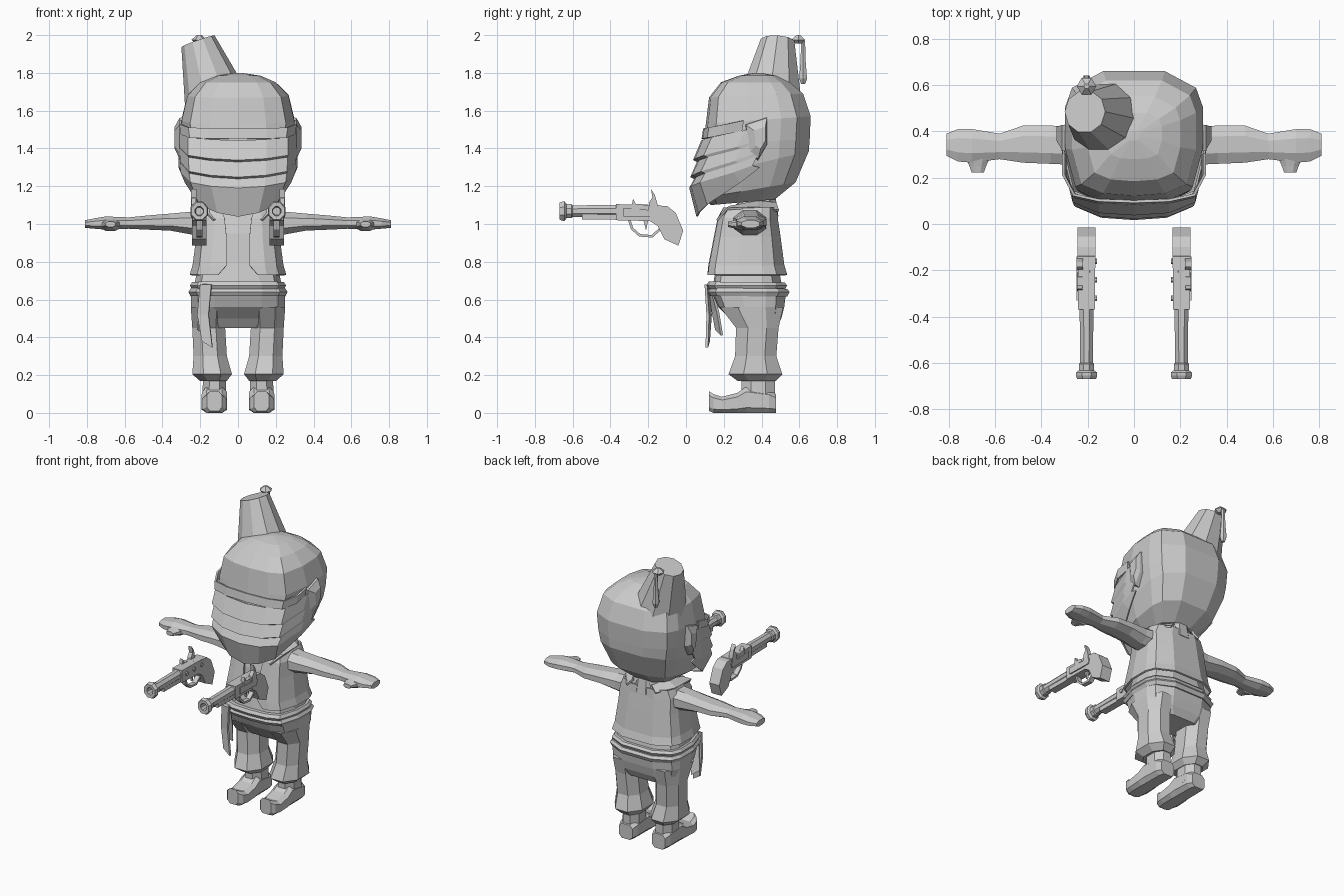
import bpy, bmesh, math
from mathutils import Vector

grey = bpy.data.materials.new("plain grey")
grey.diffuse_color = (0.6, 0.6, 0.6, 1)


def add_mesh(name, verts, faces, thick=0):
    me = bpy.data.meshes.new(name)
    me.from_pydata([tuple(v) for v in verts], [], faces)
    bm = bmesh.new()
    bm.from_mesh(me)
    bmesh.ops.remove_doubles(bm, verts=bm.verts, dist=0.0005)
    bmesh.ops.recalc_face_normals(bm, faces=bm.faces)
    bm.to_mesh(me)
    bm.free()
    me.materials.append(grey)
    ob = bpy.data.objects.new(name, me)
    bpy.context.collection.objects.link(ob)
    if thick:
        mod = ob.modifiers.new("thickness", 'SOLIDIFY')
        mod.thickness = thick
        mod.offset = 0
    return ob


def loft(name, rings, closed=True, caps=True, thick=0):
    n = len(rings[0])
    verts = [p for r in rings for p in r]
    faces = []
    for i in range(len(rings) - 1):
        for j in range(n if closed else n - 1):
            k = (j + 1) % n
            faces.append((i * n + j, i * n + k, (i + 1) * n + k, (i + 1) * n + j))
    if closed and caps:
        last = (len(rings) - 1) * n
        faces += [tuple(range(n)), tuple(range(last, last + n))]
    return add_mesh(name, verts, faces, thick)


def octagon(a0, a1, b0, b1, cut=0.28):
    p, q = (a1 - a0) * cut, (b1 - b0) * cut
    return [(a0 + p, b0), (a1 - p, b0), (a1, b0 + q), (a1, b1 - q),
            (a1 - p, b1), (a0 + p, b1), (a0, b1 - q), (a0, b0 + q)]


def prism(name, profile, x, half):
    return loft(name, [[(x + d, y, z) for y, z in profile] for d in (-half, half)])


# Boxy half outline shared by head, torso and belt: (side, depth) fractions
HALF = [(0, 0), (.5, .02), (.85, .1), (1, .4), (1, .72), (.9, .87), (.45, 1), (0, 1)]
FULL = HALF + [(-u, v) for u, v in HALF[-2:0:-1]]


def boxy(w, f, b, zf, zb=None):
    zb = zf if zb is None else zb
    return [(u * w, f + v * (b - f), zf + v * (zb - zf)) for u, v in FULL]


# Head
loft("head", [boxy(*r) for r in (
    (.14, .13, .47, 1.10, 1.13), (.225, .10, .58, 1.14, 1.22), (.275, .08, .65, 1.25, 1.385),
    (.29, .09, .655, 1.42, 1.45), (.298, .105, .66, 1.53, 1.57), (.268, .122, .62, 1.67, 1.69),
    (.20, .185, .55, 1.75, 1.75), (.12, .28, .48, 1.785, 1.785), (.02, .36, .40, 1.80, 1.80))])

# Folded face cloth: columns are (x, setback, rise)
cols = [(0, 0, 0), (.15, .01, .08), (.262, .055, .25), (.305, .23, .7), (.31, .33, 1)]
cols = [(-x, d, k) for x, d, k in cols[:0:-1]] + cols
folds = [(.085, 1.44, 1, .08), (.042, 1.34, 1, .10), (.062, 1.33, .98, .10), (.027, 1.25, .97, .12),
         (.048, 1.24, .96, .12), (.022, 1.19, .93, .12), (.06, 1.04, .70, .26)]
loft("face_cloth", [[(x * (ws + (1 - ws) * k), y + d, z + rise * k) for x, d, k in cols]
                    for y, z, ws, rise in folds], closed=False, thick=.01)

# Head band resting above the cloth
loft("brow_band", [[(u * w, f + v * .29, z + v * .06) for u, v in
                    [(-a, b) for a, b in HALF[4:0:-1]] + HALF[:5]]
                   for w, f, z in ((.297, .088, 1.45), (.305, .097, 1.505))], closed=False, thick=.012)

# Ears
ear = [(.31, 1.53), (.43, 1.57), (.43, 1.42), (.38, 1.335), (.33, 1.37)]
for s in (1, -1):
    loft("ear", [[(s * x, .41 + (y - .41) * k, 1.46 + (z - 1.46) * k) for y, z in ear]
                 for x, k in ((.27, 1), (.31, .92), (.335, .5))])

# Tilted hat with tassel
axis = Vector((-.33, .06, .94)).normalized()
side = axis.cross(Vector((0, 1, 0))).normalized()
fwd = axis.cross(side)
low, high = Vector((-.125, .45, 1.68)), Vector((-.212, .485, 1.968))
loft("hat", [[c + r * (math.cos(a) * side + math.sin(a) * fwd)
              for a in [math.tau * i / 10 for i in range(10)]]
             for c, r in ((low, .165), (high, .093))])


def upright(name, cx, cy, rows, n=6):
    return loft(name, [[(cx + r * math.cos(math.tau * i / n), cy + r * math.sin(math.tau * i / n), z)
                        for i in range(n)] for z, r in rows])


upright("tassel_knob", -.205, .595, [(1.955, .02), (1.975, .042), (2.0, .012)])
upright("tassel", -.205, .62, [(1.74, .012), (1.77, .024), (1.86, .016), (1.97, .012)])

# Neck and torso
upright("neck", 0, .385, [(1.04, .11), (1.18, .088)], 10)
loft("torso", [boxy(*r) for r in ((.235, .14, .51, .66), (.205, .165, .485, .80), (.185, .18, .47, .95),
                                  (.175, .21, .465, 1.07), (.10, .29, .465, 1.12))])

# Open vest, one panel on each side
vest = [(.25, .115, .53, .73, .42), (.235, .12, .515, .78, .26), (.215, .15, .495, .93, .28),
        (.208, .17, .48, 1.03, .34), (.185, .20, .475, 1.085, .5)]
for s in (1, -1):
    loft("vest_panel", [[(s * u * w, f + v * (b - f), z) for u, v in [(u0, .01), (.6, .02)] + HALF[2:]]
                        for w, f, b, z, u0 in vest], closed=False, thick=.012)
    # Collar edge over the shoulder
    loft("collar", [[(s * x, y, z) for x, y, z in path] for path in (
        ((.09, .19, 1.02), (.13, .23, 1.09), (.13, .38, 1.12), (.07, .475, 1.11)),
        ((.13, .165, 1.02), (.19, .215, 1.08), (.19, .38, 1.085), (.11, .49, 1.07)))],
        closed=False, thick=.012)

# Two belt wraps
for z0, z1, w, f, b in ((.655, .695, .255, .108, .535), (.62, .662, .262, .112, .548)):
    loft("belt_wrap", [boxy(w - .012, f + .012, b - .012, z0, z0 - .005), boxy(w, f, b, (z0 + z1) / 2),
                       boxy(w - .012, f + .012, b - .012, z1, z1 - .005)])

# Hanging sash ends
loft("sash_long", [[(-.20, .115, .68), (-.14, .105, .68)], [(-.215, .13, .52), (-.155, .115, .52)],
                   [(-.19, .12, .38), (-.135, .11, .345)]], closed=False, thick=.014)
loft("sash_short", [[(-.185, .125, .68), (-.15, .13, .68)], [(-.20, .14, .55), (-.16, .17, .53)],
                    [(-.215, .16, .44), (-.17, .19, .41)]], closed=False, thick=.014)

# Trousers
loft("trouser_seat", [boxy(*r) for r in ((.25, .135, .53, .64), (.25, .17, .52, .56),
                                         (.235, .235, .505, .50), (.18, .275, .48, .45))])

for s in (1, -1):
    loft("trouser_leg", [[(s * x, y, z) for x, y in octagon(c - r, c + r, f, b)] for z, c, r, f, b in (
        (.56, .155, .095, .18, .515), (.45, .155, .087, .265, .49), (.30, .147, .088, .26, .478),
        (.205, .137, .105, .225, .51), (.168, .13, .07, .275, .475))])
    # Boot with upturned toe
    loft("boot_shaft", [[(s * x, y, z) for x, y in octagon(.125 - r, .125 + r, .295, .47)]
                        for z, r in ((.05, .065), (.19, .06))])
    loft("boot_foot", [[(s * x, y, z) for x, z in octagon(.125 - w, .125 + w, z0, z1, .2)]
                       for y, w, z0, z1 in ((.477, .05, 0, .10), (.44, .064, 0, .12), (.32, .066, 0, .14),
                                            (.27, .068, 0, .105), (.19, .068, 0, .085),
                                            (.145, .06, 0, .10), (.122, .04, .01, .115))])

    # Arm, hand and thumb
    loft("arm", [[(s * x, y, z) for y, z in octagon(*r)] for x, *r in (
        (.14, .25, .43, .93, 1.08), (.25, .255, .42, .945, 1.065), (.36, .26, .425, .965, 1.055),
        (.48, .265, .425, .97, 1.045), (.58, .28, .39, .975, 1.035), (.70, .265, .41, .97, 1.04),
        (.76, .27, .41, .975, 1.03), (.81, .295, .39, .98, 1.02))])
    loft("thumb", [[(s * x, y, z) for x, z in octagon(.675 - r, .675 + r, 1 - r * .6, 1 + r * .5)]
                   for y, r in ((.30, .06), (.25, .036), (.222, .026))])

    # Pistol: flared barrel
    gx = s * .205
    loft("pistol_barrel", [[(gx + r * math.cos(a), y, 1.068 + r * 1.1 * math.sin(a))
                            for a in [math.tau * (i + .5) / 8 for i in range(8)]]
                           for y, r in ((-.61, .02), (-.668, .024), (-.67, .044), (-.655, .05), (-.642, .05),
                                        (-.632, .036), (-.605, .036), (-.60, .03), (-.2, .034))])
    # Fore stock, body and curved grip
    prism("pistol_fore_stock", [(-.55, 1.025), (-.2, 1.02), (-.2, 1.06), (-.55, 1.06)], gx, .026)
    prism("pistol_body", [(-.37, 1.02), (-.16, 1.015), (-.12, 1.05), (-.14, 1.10), (-.37, 1.105)], gx, .036)
    prism("pistol_grip", [(-.19, 1.015), (-.15, .99), (-.115, .92), (-.04, .885), (-.015, .965),
                          (-.055, 1.06), (-.10, 1.095), (-.19, 1.10)], gx, .038)
    # Trigger guard, trigger, hammer and flint plate
    guard = [(-.30, 1.02, 1), (-.285, .975, 1), (-.245, .94, 1), (-.18, .935, 1), (-.14, .97, 1)]
    loft("trigger_guard", [[(gx + d, y, z) for y, z, _ in guard] for d in (-.016, .016)],
         closed=False, thick=.014)
    prism("trigger", [(-.225, 1.02), (-.20, 1.02), (-.212, .965)], gx, .008)
    lock = gx + s * .03
    prism("lock_plate", [(-.33, 1.04), (-.15, 1.035), (-.14, 1.07), (-.33, 1.085)], lock, .014)
    prism("hammer", [(-.20, 1.06), (-.15, 1.06), (-.15, 1.10), (-.165, 1.155), (-.185, 1.185),
                     (-.178, 1.14), (-.195, 1.115)], lock, .014)
    prism("flint_plate", [(-.29, 1.08), (-.21, 1.08), (-.23, 1.105), (-.265, 1.105), (-.28, 1.135)], lock, .012)
    # Bolts on the far side
    for y in (-.32, -.24, -.16):
        prism("bolt", octagon(y - .012, y + .012, 1.055, 1.079), gx - s * .035, .01)
